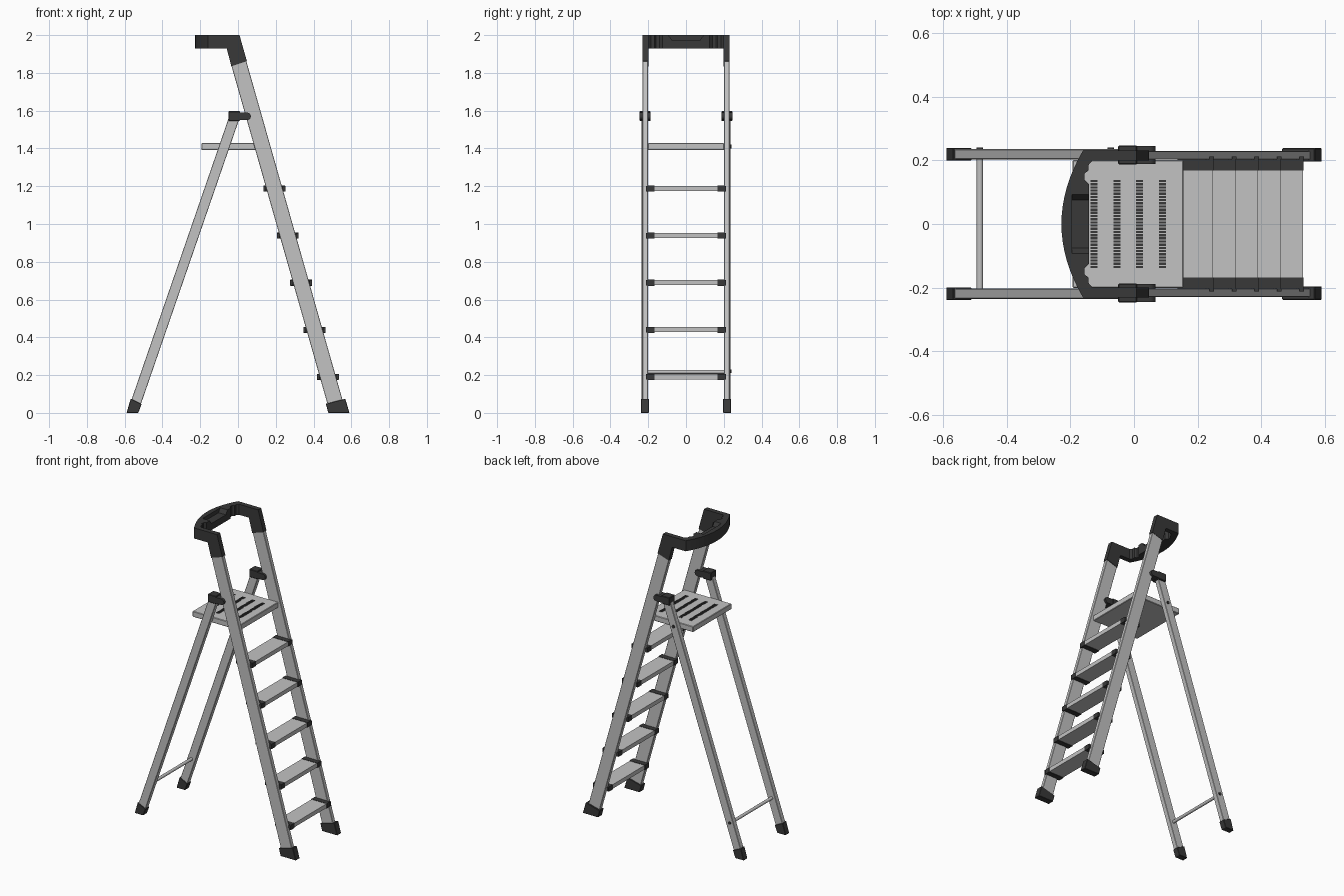
import bpy, bmesh, math

if "Cube" in bpy.data.objects:
    bpy.data.objects.remove(bpy.data.objects["Cube"])


def material(name, rgb):
    m = bpy.data.materials.new(name)
    m.diffuse_color = (*rgb, 1)
    m.use_nodes = True
    m.node_tree.nodes["Principled BSDF"].inputs["Base Color"].default_value = m.diffuse_color
    return m


ALU = material("aluminium grey", (0.54, 0.54, 0.54))
DARK = material("dark plastic", (0.04, 0.04, 0.04))


def add_prism(bm, base, offset):
    """Extrude a closed polygon of 3D points along an offset."""
    f = bm.faces.new([bm.verts.new(p) for p in base])
    top = bmesh.ops.extrude_face_region(bm, geom=[f])["geom"]
    verts = [v for v in top if isinstance(v, bmesh.types.BMVert)]
    bmesh.ops.translate(bm, verts=verts, vec=offset)


def add_box(bm, x0, x1, y0, y1, z0, z1):
    add_prism(bm, [(x0, y0, z0), (x1, y0, z0), (x1, y1, z0), (x0, y1, z0)], (0, 0, z1 - z0))


def finish(name, bm, mat, mirror=False, bevel=0):
    bmesh.ops.recalc_face_normals(bm, faces=bm.faces)
    me = bpy.data.meshes.new(name)
    bm.to_mesh(me)
    bm.free()
    me.materials.append(mat)
    ob = bpy.data.objects.new(name, me)
    bpy.context.collection.objects.link(ob)
    if bevel:
        b = ob.modifiers.new("bevel", 'BEVEL')
        b.width, b.segments = bevel, 1
    if mirror:
        m = ob.modifiers.new("mirror", 'MIRROR')
        m.use_axis = (False, True, False)
    return ob


def side_part(name, xz, y0, y1, mat, bevel=0):
    """Side profile in x/z, given thickness in y, mirrored to the other side."""
    bm = bmesh.new()
    add_prism(bm, [(x, y0, z) for x, z in xz], (0, y1 - y0, 0))
    return finish(name, bm, mat, True, bevel)


def rail_x(z):
    return 0.53 - 0.284 * z


def leg_x(z):
    return -0.559 + 0.345 * z


def slanted(fx, half, z0, z1):
    return [(fx(z0) - half, z0), (fx(z0) + half, z0), (fx(z1) + half, z1), (fx(z1) - half, z1)]


# climbing rails, rear legs and their shoes
side_part("front_rail", slanted(rail_x, 0.043, 0.03, 1.865), 0.202, 0.229, ALU, 0.002)
side_part("rear_leg", slanted(leg_x, 0.029, 0.03, 1.57), 0.203, 0.235, ALU, 0.002)
side_part("front_shoe", [(0.478, 0), (0.59, 0), (0.568, 0.075), (0.465, 0.048)], 0.196, 0.238, DARK, 0.002)
side_part("rear_shoe", [(-0.59, 0), (-0.528, 0), (-0.51, 0.047), (-0.568, 0.075)], 0.199, 0.239, DARK, 0.002)

# hinge brackets: block with a rounded knuckle on the rail
side_part("hinge_block", [(-0.05, 1.545), (0.01, 1.545), (0.01, 1.597), (-0.05, 1.597)], 0.187, 0.246, DARK, 0.003)
knuckle = [(0.0, 1.59), (0.0, 1.55)] + [
    (0.048 + 0.02 * math.cos(a), 1.57 + 0.02 * math.sin(a))
    for a in [math.radians(-90 + 20 * i) for i in range(10)]]
side_part("hinge_knuckle", knuckle, 0.188, 0.245, DARK)

# treads with dark end caps
treads, caps = bmesh.new(), bmesh.new()
for i in range(5):
    z = 0.191 + 0.249 * i
    x = rail_x(z)
    add_box(treads, x - 0.055, x + 0.055, -0.17, 0.17, z - 0.013, z + 0.014)
    add_box(caps, x - 0.057, x + 0.057, 0.168, 0.204, z - 0.016, z + 0.016)
    for s in (-1, 1):
        add_box(caps, x + s * 0.051 - 0.007, x + s * 0.051 + 0.007, 0.204, 0.212, z - 0.014, z + 0.014)
finish("treads", treads, ALU)
finish("tread_end_caps", caps, DARK, True)

# platform with rows of grip teeth
bm = bmesh.new()
add_box(bm, -0.193, 0.155, -0.201, 0.201, 1.391, 1.428)
finish("platform", bm, ALU, bevel=0.003)
bm = bmesh.new()
for x in (-0.125, -0.053, 0.018, 0.09):
    for k in range(28):
        y = -0.135 + 0.01 * k
        add_box(bm, x - 0.011, x + 0.011, y - 0.0035, y + 0.0035, 1.427, 1.430)
finish("platform_grips", bm, DARK)


# rear cross rod and bolts
def rod(name, x, z, y0, y1, r, mat):
    bm = bmesh.new()
    ring = [math.tau * i / 16 for i in range(16)]
    add_prism(bm, [(x + r * math.cos(a), y0, z + r * math.sin(a)) for a in ring], (0, y1 - y0, 0))
    ob = finish(name, bm, mat)
    bpy.context.view_layer.objects.active = ob
    ob.select_set(True)
    bpy.ops.object.shade_smooth_by_angle()
    ob.select_set(False)


rod("rear_cross_rod", -0.484, 0.217, -0.21, 0.21, 0.01, ALU)
rod("cross_rod_bolt", -0.484, 0.22, 0.23, 0.24, 0.01, DARK)
rod("platform_bolt", leg_x(1.41), 1.41, 0.23, 0.24, 0.01, DARK)

# handle: side elbows, curved bar, tray recess
side_part("handle_elbow", [(-0.14, 1.93), (-0.06, 1.93), (-0.035, 1.835), (0.047, 1.862),
                           (0.008, 2.0), (-0.14, 2.0)], 0.199, 0.231, DARK)
outer = [(-0.228 + 0.068 * (i / 8) ** 2, 0.231 * i / 8) for i in range(-8, 9)]
half = [(-0.13, 0.231), (-0.13, 0.2), (-0.143, 0.185), (-0.143, 0.168), (-0.156, 0.158),
        (-0.156, 0.14), (-0.142, 0.125)]
inner = half + [(x, -y) for x, y in reversed(half)]
bm = bmesh.new()
add_prism(bm, [(x, y, 1.93) for x, y in outer + inner], (0, 0, 0.07))
bar = finish("handle_bar", bm, DARK)
bm = bmesh.new()
add_prism(bm, [(-0.195, -0.075, 1.974), (-0.195, 0.075, 1.974), (-0.195, 0.1, 2.01),
               (-0.195, -0.1, 2.01)], (0.1, 0, 0))
cutter = finish("tray_cutter", bm, DARK)
cutter.hide_render = True
cutter.display_type = 'WIRE'
cut = bar.modifiers.new("tray", 'BOOLEAN')
cut.operation, cut.object, cut.solver = 'DIFFERENCE', cutter, 'EXACT'
